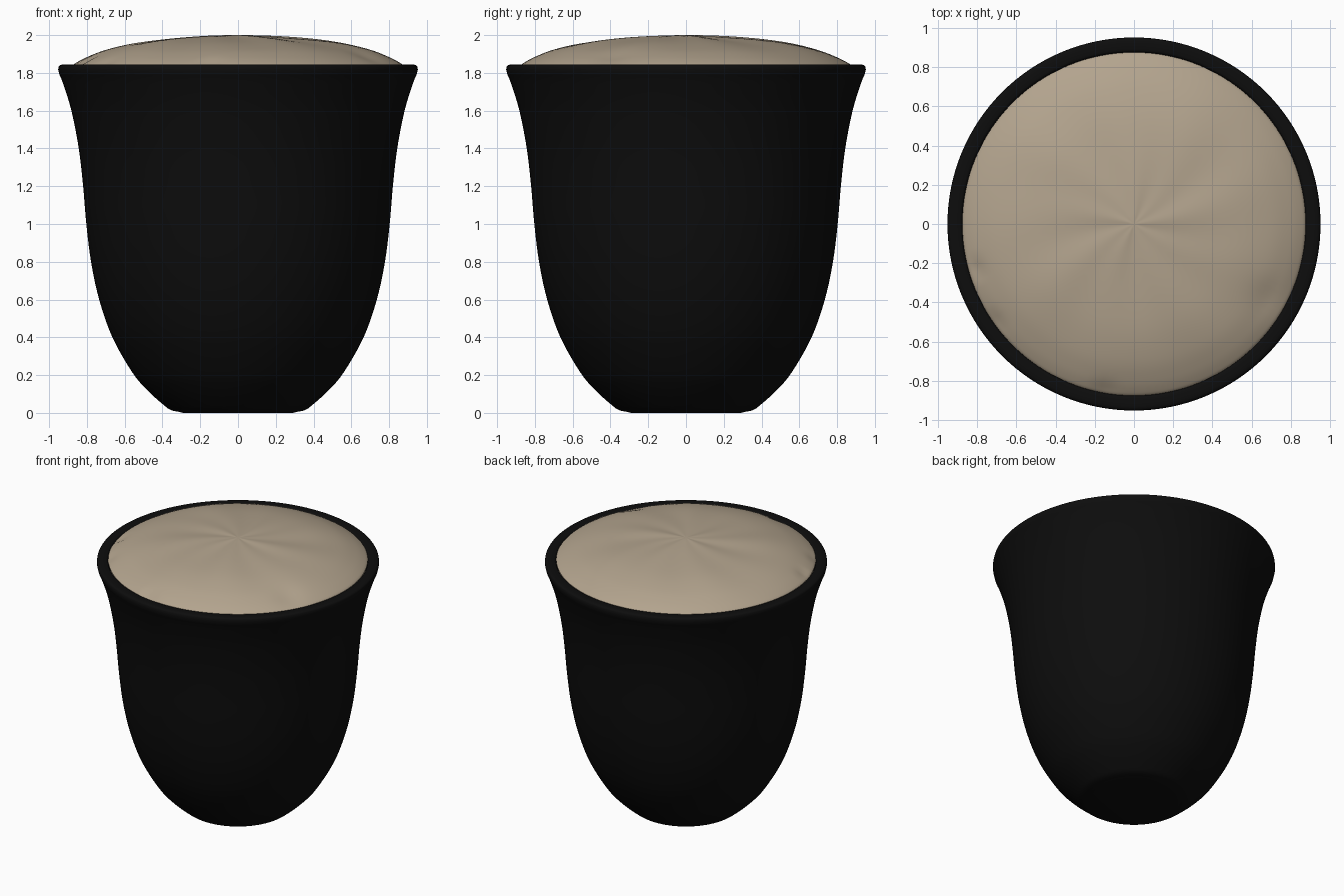
import bpy, math

if "Cube" in bpy.data.objects:
    bpy.data.objects.remove(bpy.data.objects["Cube"])

def material(name, rgb):
    m = bpy.data.materials.new(name)
    m.diffuse_color = (*rgb, 1)
    m.use_nodes = True
    m.node_tree.nodes["Principled BSDF"].inputs["Base Color"].default_value = m.diffuse_color
    return m

black = material("matte black", (0.004, 0.004, 0.004))
linen = material("beige linen", (0.45, 0.37, 0.27))

def smooth_profile(pts, n):
    # Catmull-Rom curve through the points
    p = [pts[0]] + pts + [pts[-1]]
    out = []
    for i in range(1, len(p) - 2):
        for k in range(n):
            t = k / n
            out.append(tuple(0.5 * (2*b + (c-a)*t + (2*a-5*b+4*c-d)*t*t + (3*b-a-3*c+d)*t**3)
                             for a, b, c, d in zip(p[i-1], p[i], p[i+1], p[i+2])))
    return out + [pts[-1]]

def lathe(name, prof, mat, seg=128, offset=None, angle=40):
    # first and last profile points lie on the axis
    verts, faces = [(0, 0, prof[0][1])], []
    rings = prof[1:-1]
    for r, z in rings:
        for s in range(seg):
            a = 2 * math.pi * s / seg
            x, y = r * math.cos(a), r * math.sin(a)
            verts.append((x, y, z + (offset(x, y) if offset else 0)))
    verts.append((0, 0, prof[-1][1]))
    last = len(verts) - 1
    for s in range(seg):
        t = (s + 1) % seg
        faces.append((0, 1 + t, 1 + s))
        for i in range(len(rings) - 1):
            a, b = 1 + i * seg, 1 + (i + 1) * seg
            faces.append((a + s, a + t, b + t, b + s))
        e = 1 + (len(rings) - 1) * seg
        faces.append((e + s, e + t, last))
    me = bpy.data.meshes.new(name)
    me.from_pydata(verts, [], faces)
    me.materials.append(mat)
    ob = bpy.data.objects.new(name, me)
    bpy.context.collection.objects.link(ob)
    bpy.context.view_layer.objects.active = ob
    ob.select_set(True)
    bpy.ops.object.shade_smooth_by_angle(angle=math.radians(angle))
    ob.select_set(False)
    return ob

# Flared pot: foot, curved wall, rounded rim, short inner lip and inner floor
wall = smooth_profile([(0.31, 0.005), (0.355, 0.015), (0.395, 0.043), (0.48, 0.12), (0.56, 0.215),
                       (0.665, 0.40), (0.735, 0.60), (0.778, 0.80), (0.803, 1.0), (0.82, 1.2),
                       (0.843, 1.4), (0.882, 1.6), (0.925, 1.74), (0.947, 1.795)], 5)
rim = smooth_profile([(0.952, 1.818), (0.948, 1.836), (0.93, 1.844), (0.895, 1.844),
                      (0.88, 1.838), (0.874, 1.82)], 4)
lathe("pot", [(0, 0), (0.29, 0)] + wall + rim + [(0.86, 1.76), (0, 1.76)], black)

# Domed cushion with soft creases
def creases(x, y):
    r, a = math.hypot(x, y), math.atan2(y, x)
    f = max(0, r * (0.88 - r)) * 4
    z = f * (0.004 * math.sin(5*a + 3*r) + 0.003 * math.sin(9*a - 4*r + 1) - 0.002)
    for dx, dy, w in ((-0.71, -0.5, 0.05), (-0.8, -0.23, 0.04), (-0.15, -0.85, 0.05), (0.68, -0.38, 0.09)):
        z -= 0.012 * math.exp(-((x-dx)**2 + (y-dy)**2) / (w*w))
    return z

dome = smooth_profile([(0.876, 1.838), (0.86, 1.852), (0.80, 1.884), (0.70, 1.923), (0.56, 1.957),
                       (0.40, 1.978), (0.20, 1.993), (0.03, 2.0)], 5)
lathe("cushion", [(0, 1.78), (0.86, 1.78)] + dome + [(0, 2.0)], linen, offset=creases)
